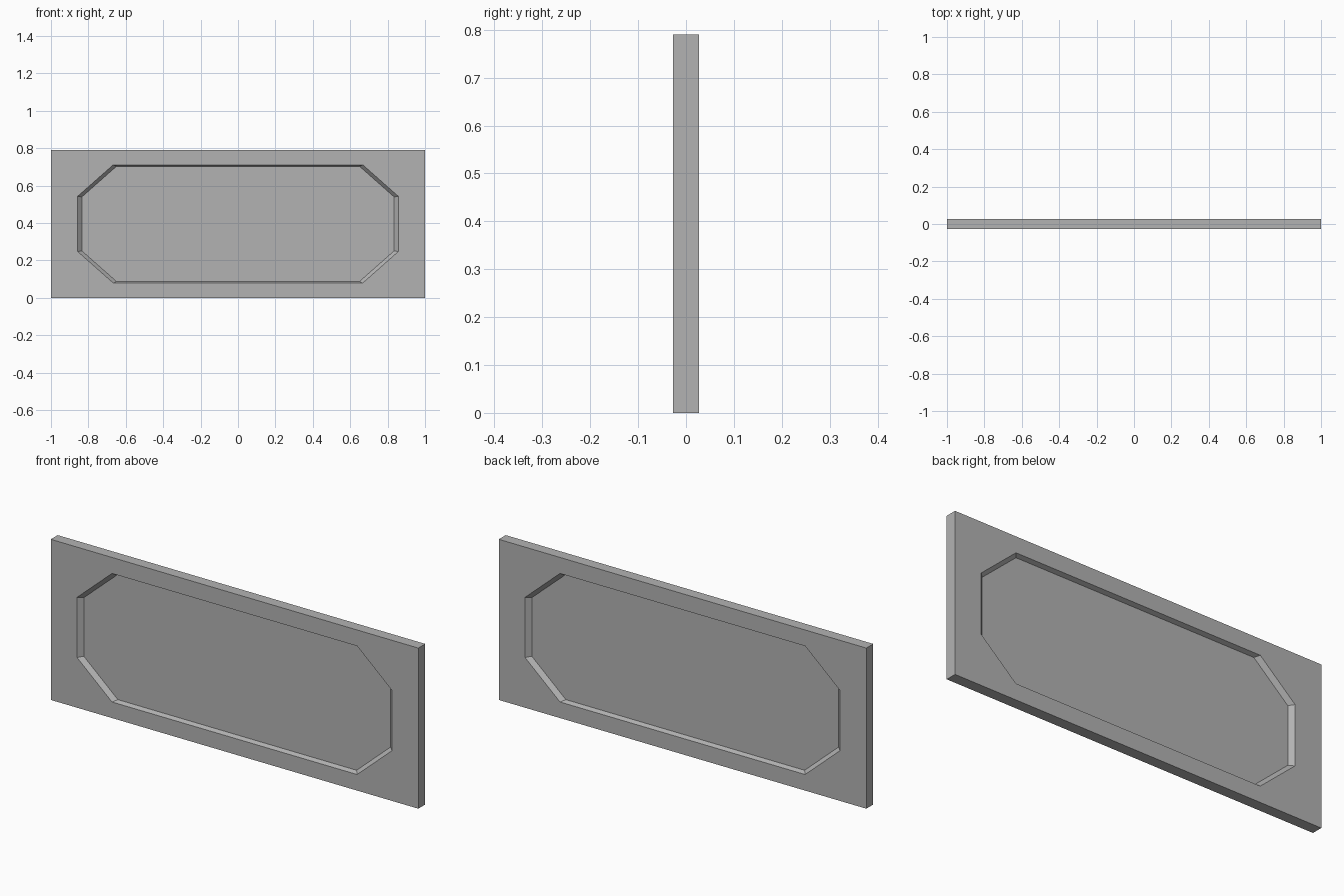
import bpy, bmesh

if "Cube" in bpy.data.objects:
    bpy.data.objects.remove(bpy.data.objects["Cube"])

HX, H, HY = 1.0, 0.79, 0.027       # half width, height, half thickness
CZ = H / 2
DEPTH, TAPER = 0.021, 0.974        # recess depth and floor scale
QUADS = [(1, 1), (-1, 1), (-1, -1), (1, -1)]


def octagon(bm, y, s):
    """Two points per corner, going round in order."""
    pts = []
    for sx, sz in QUADS:
        pair = [(0.857, 0.148), (0.667, 0.316)]
        if sx * sz < 0:
            pair.reverse()
        pts += [bm.verts.new((sx * x * s, y, CZ + sz * z * s)) for x, z in pair]
    return pts


def panel_side(bm, side):
    """Frame face, sloped recess walls and recess floor on one side."""
    y = side * HY
    rect = [bm.verts.new((sx * HX, y, CZ + sz * CZ)) for sx, sz in QUADS]
    rim = octagon(bm, y, 1.0)
    floor = octagon(bm, y - side * DEPTH, TAPER)
    for i in range(4):
        a, b, c = rim[2 * i], rim[2 * i + 1], rim[(2 * i + 2) % 8]
        bm.faces.new((rect[i], b, a))
        bm.faces.new((rect[i], rect[(i + 1) % 4], c, b))
    for i in range(8):
        j = (i + 1) % 8
        bm.faces.new((rim[i], rim[j], floor[j], floor[i]))
    bm.faces.new(floor)
    return rect


bm = bmesh.new()
front, back = panel_side(bm, -1), panel_side(bm, 1)
# outer edges of the slab
for i in range(4):
    j = (i + 1) % 4
    bm.faces.new((front[i], front[j], back[j], back[i]))
bmesh.ops.recalc_face_normals(bm, faces=bm.faces)

mesh = bpy.data.meshes.new("recessed_panel")
bm.to_mesh(mesh)
bm.free()

# dark grey finish
grey = bpy.data.materials.new("dark_grey")
grey.diffuse_color = (0.45, 0.45, 0.45, 1)
grey.use_nodes = True
grey.node_tree.nodes["Principled BSDF"].inputs["Base Color"].default_value = grey.diffuse_color
mesh.materials.append(grey)
bpy.context.collection.objects.link(bpy.data.objects.new("recessed_panel", mesh))
